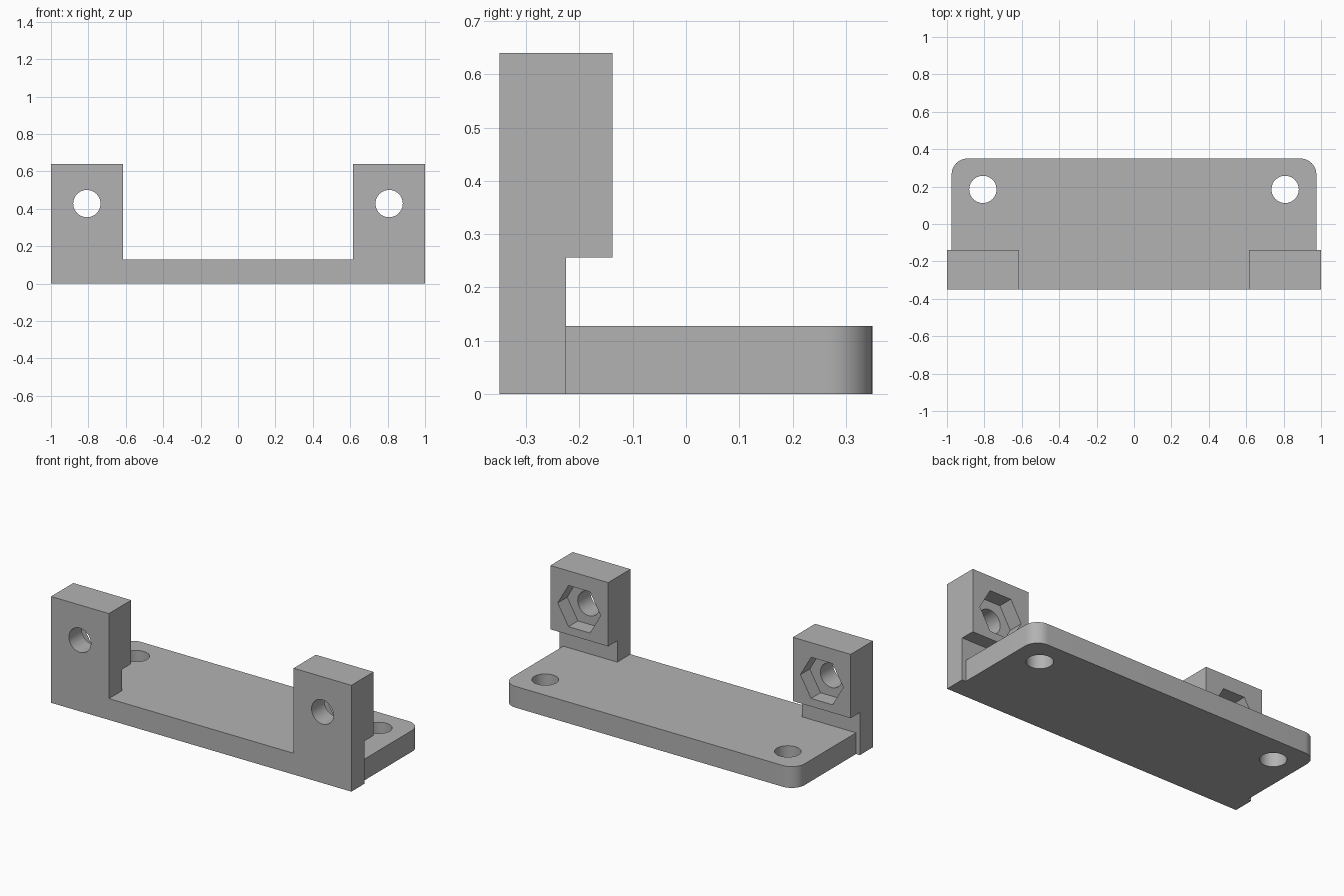
import bpy, bmesh
from math import cos, sin, pi, radians
from mathutils import Vector

cube = bpy.data.objects.get("Cube")
if cube:
    bpy.data.objects.remove(cube, do_unlink=True)

grey = bpy.data.materials.new("light_grey")
grey.use_nodes = True
COLOUR = (0.45, 0.45, 0.45, 1)
grey.diffuse_color = COLOUR
grey.node_tree.nodes["Principled BSDF"].inputs["Base Color"].default_value = COLOUR


def prism(name, points, sweep):
    """Extrude a flat outline of 3D points along the sweep vector."""
    bm = bmesh.new()
    face = bm.faces.new([bm.verts.new(p) for p in points])
    new = bmesh.ops.extrude_face_region(bm, geom=[face])["geom"]
    bmesh.ops.translate(bm, vec=Vector(sweep),
                        verts=[v for v in new if isinstance(v, bmesh.types.BMVert)])
    bmesh.ops.recalc_face_normals(bm, faces=bm.faces)
    mesh = bpy.data.meshes.new(name)
    bm.to_mesh(mesh)
    bm.free()
    mesh.materials.append(grey)
    obj = bpy.data.objects.new(name, mesh)
    bpy.context.collection.objects.link(obj)
    return obj


def ring(cx, cy, r, sides):
    return [(cx + r * cos(2 * pi * i / sides), cy + r * sin(2 * pi * i / sides))
            for i in range(sides)]


def combine(target, tool, operation):
    """Apply a boolean and discard the tool."""
    mod = target.modifiers.new("boolean", 'BOOLEAN')
    mod.operation, mod.solver, mod.object = operation, 'EXACT', tool
    bpy.context.view_layer.objects.active = target
    bpy.ops.object.modifier_apply(modifier=mod.name)
    bpy.data.objects.remove(tool, do_unlink=True)


# Base plate with rounded rear corners
HALF_X, FRONT, BACK, THICK, CORNER = 0.975, -0.35, 0.35, 0.128, 0.085
STEPS = 10
arc = [(HALF_X - CORNER + CORNER * cos(pi / 2 * i / STEPS),
        BACK - CORNER + CORNER * sin(pi / 2 * i / STEPS)) for i in range(STEPS + 1)]
half = [(HALF_X, FRONT)] + arc
outline = half + [(-x, y) for x, y in reversed(half)]
bracket = prism("mounting_bracket", [(x, y, 0) for x, y in outline], (0, 0, THICK))

# Stepped upright posts, thicker at the top
POST = [(FRONT, 0), (-0.225, 0), (-0.225, 0.256), (-0.138, 0.256),
        (-0.138, 0.64), (FRONT, 0.64)]
for side in (-1, 1):
    post = prism("post", [(side * 0.615, y, z) for y, z in POST], (side * 0.385, 0, 0))
    combine(bracket, post, 'UNION')

# Screw holes in plate and posts, hexagonal nut pockets behind the posts
HOLE, NUT, AXIS_X, AXIS_Z = 0.073, 0.143, 0.808, 0.428
for side in (-1, 1):
    x = side * AXIS_X
    cutters = [
        prism("plate_hole", [(a, b, -0.1) for a, b in ring(x, 0.185, HOLE, 40)], (0, 0, 0.4)),
        prism("post_hole", [(a, -0.5, b) for a, b in ring(x, AXIS_Z, HOLE, 40)], (0, 0.5, 0)),
        prism("nut_pocket", [(a, -0.228, b) for a, b in ring(x, AXIS_Z, NUT, 6)], (0, 0.2, 0)),
    ]
    for cutter in cutters:
        combine(bracket, cutter, 'DIFFERENCE')

# Smooth the curved walls only
bpy.ops.object.select_all(action='DESELECT')
bracket.select_set(True)
bpy.context.view_layer.objects.active = bracket
bpy.ops.object.shade_smooth_by_angle(angle=radians(30))
